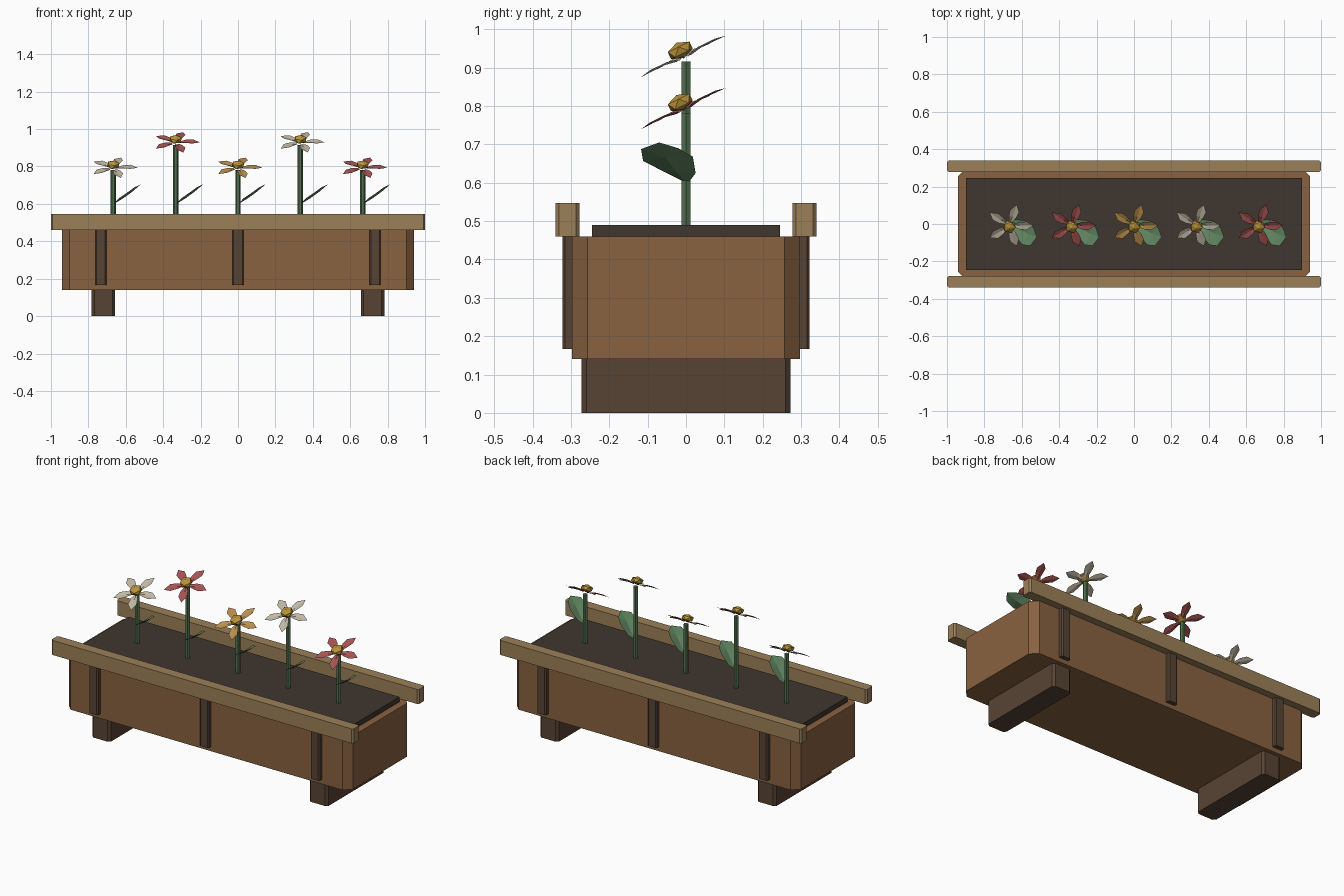
import bpy, bmesh
from math import pi, radians, sin, cos
from mathutils import Matrix, Vector

if "Cube" in bpy.data.objects:
    bpy.data.objects.remove(bpy.data.objects["Cube"])


def material(name, r, g, b):
    m = bpy.data.materials.new(name)
    m.diffuse_color = [(c / 255) ** 2.2 for c in (r, g, b)] + [1]
    m.use_nodes = True
    m.node_tree.nodes["Principled BSDF"].inputs["Base Color"].default_value = m.diffuse_color
    return m


WOOD = material("wood", 136, 98, 67)
TRIM = material("light_wood", 154, 127, 89)
DARK = material("dark_wood", 88, 69, 55)
SOIL = material("soil", 66, 57, 50)
STEM = material("stem_green", 82, 112, 80)
LEAF = material("leaf_green", 98, 134, 98)
GOLD = material("gold", 184, 146, 60)
WHITE = material("petal_white", 192, 182, 162)
RED = material("petal_red", 166, 84, 84)
YELLOW = material("petal_yellow", 184, 142, 78)


def finish(name, bm, mat):
    me = bpy.data.meshes.new(name)
    bm.to_mesh(me)
    bm.free()
    me.materials.append(mat)
    ob = bpy.data.objects.new(name, me)
    bpy.context.collection.objects.link(ob)
    return ob


def block(name, x, y, z, mat, chamfer=0.0):
    """Box between ranges, with its vertical edges chamfered."""
    bm = bmesh.new()
    bmesh.ops.create_cube(bm, size=1)
    for v in bm.verts:
        v.co = [a + (b - a) * (c + 0.5) for (a, b), c in zip((x, y, z), v.co)]
    if chamfer:
        edges = [e for e in bm.edges if abs(e.verts[0].co.z - e.verts[1].co.z) > 1e-4]
        bmesh.ops.bevel(bm, geom=edges, offset=chamfer, segments=1, affect='EDGES')
    return finish(name, bm, mat)


# Trough and soil
block("trough", (-0.94, 0.94), (-0.297, 0.297), (0.14, 0.46), WOOD, 0.04)
block("soil", (-0.897, 0.897), (-0.245, 0.245), (0.40, 0.49), SOIL)

# Feet
for side, x in (("left", -0.72), ("right", 0.72)):
    block(side + "_foot", (x - 0.062, x + 0.062), (-0.273, 0.273), (0, 0.14), DARK, 0.014)

# Rails and slats on both long sides
for side, s in (("front", -1), ("back", 1)):
    block(side + "_rail", (-1, 1), sorted((s * 0.278, s * 0.34)), (0.46, 0.547), TRIM, 0.009)
    for i, x in enumerate((-0.733, 0, 0.733)):
        block(f"{side}_slat_{i + 1}", (x - 0.03, x + 0.03),
              sorted((s * 0.28, s * 0.322)), (0.167, 0.462), DARK, 0.007)


def petals(name, mat, frame):
    """Five folded petals radiating from the head."""
    bm = bmesh.new()
    stations = [(0.02, 0.009, 0.0), (0.055, 0.021, 0.006), (0.092, 0.025, 0.006)]
    for k in range(5):
        turn = frame @ Matrix.Rotation(k * 2 * pi / 5, 4, 'Z')
        rows = [[bm.verts.new(turn @ Vector(p)) for p in
                 ((r, -w, h), (r, 0, h - 0.005), (r, w, h))] for r, w, h in stations]
        tip = bm.verts.new(turn @ Vector((0.13, 0, 0)))
        for a, b in zip(rows, rows[1:]):
            for j in (0, 1):
                bm.faces.new((a[j], b[j], b[j + 1], a[j + 1]))
        for j in (0, 1):
            bm.faces.new((rows[-1][j], tip, rows[-1][j + 1]))
    return finish(name, bm, mat)


def leaf(name, x):
    """Broad leaf rising from the stem toward the right front."""
    outline = [(0.0, 0.005, 0.598), (0.03, -0.06, 0.63), (0.07, -0.112, 0.657),
               (0.112, -0.117, 0.688), (0.148, -0.07, 0.705), (0.13, -0.02, 0.69),
               (0.085, 0.018, 0.668), (0.035, 0.025, 0.625)]
    bm = bmesh.new()
    vs = [bm.verts.new((x + p[0], p[1], p[2])) for p in outline]
    ribs = [bm.verts.new((x + 0.05, -0.025, 0.628)), bm.verts.new((x + 0.1, -0.052, 0.664))]
    b, l1, l2, l3, t, r3, r2, r1 = vs
    m, n = ribs
    for f in ((b, m, l1), (l1, m, n, l2), (l2, n, l3), (l3, n, t),
              (b, r1, m), (r1, r2, n, m), (r2, r3, n), (r3, t, n)):
        bm.faces.new(f)
    bmesh.ops.recalc_face_normals(bm, faces=bm.faces)
    if sum(f.normal.z for f in bm.faces) < 0:
        bmesh.ops.reverse_faces(bm, faces=bm.faces)
    return finish(name, bm, LEAF)


# Flowers: stem, leaf, tilted petals and centre
for i, (top, mat) in enumerate(((0.78, WHITE), (0.916, RED), (0.78, YELLOW),
                                (0.916, WHITE), (0.78, RED))):
    x = (i - 2) / 3
    tag = f"_{i + 1}"
    bm = bmesh.new()
    bmesh.ops.create_cone(bm, cap_ends=True, segments=6, radius1=0.014, radius2=0.014,
                          depth=top - 0.47,
                          matrix=Matrix.Translation((x, 0, (top + 0.47) / 2)) @ Matrix.Rotation(pi / 6, 4, 'Z'))
    finish("stem" + tag, bm, STEM)
    leaf("leaf" + tag, x)
    frame = Matrix.Translation((x, -0.007, top + 0.013)) @ Matrix.Rotation(radians(26), 4, 'X')
    petals("petals" + tag, mat, frame)
    bm = bmesh.new()
    bmesh.ops.create_icosphere(bm, subdivisions=1, radius=0.037,
                               matrix=frame @ Matrix.Translation((0, 0, 0.018)) @ Matrix.Diagonal((1, 1, 0.6, 1)))
    finish("flower_centre" + tag, bm, GOLD)
